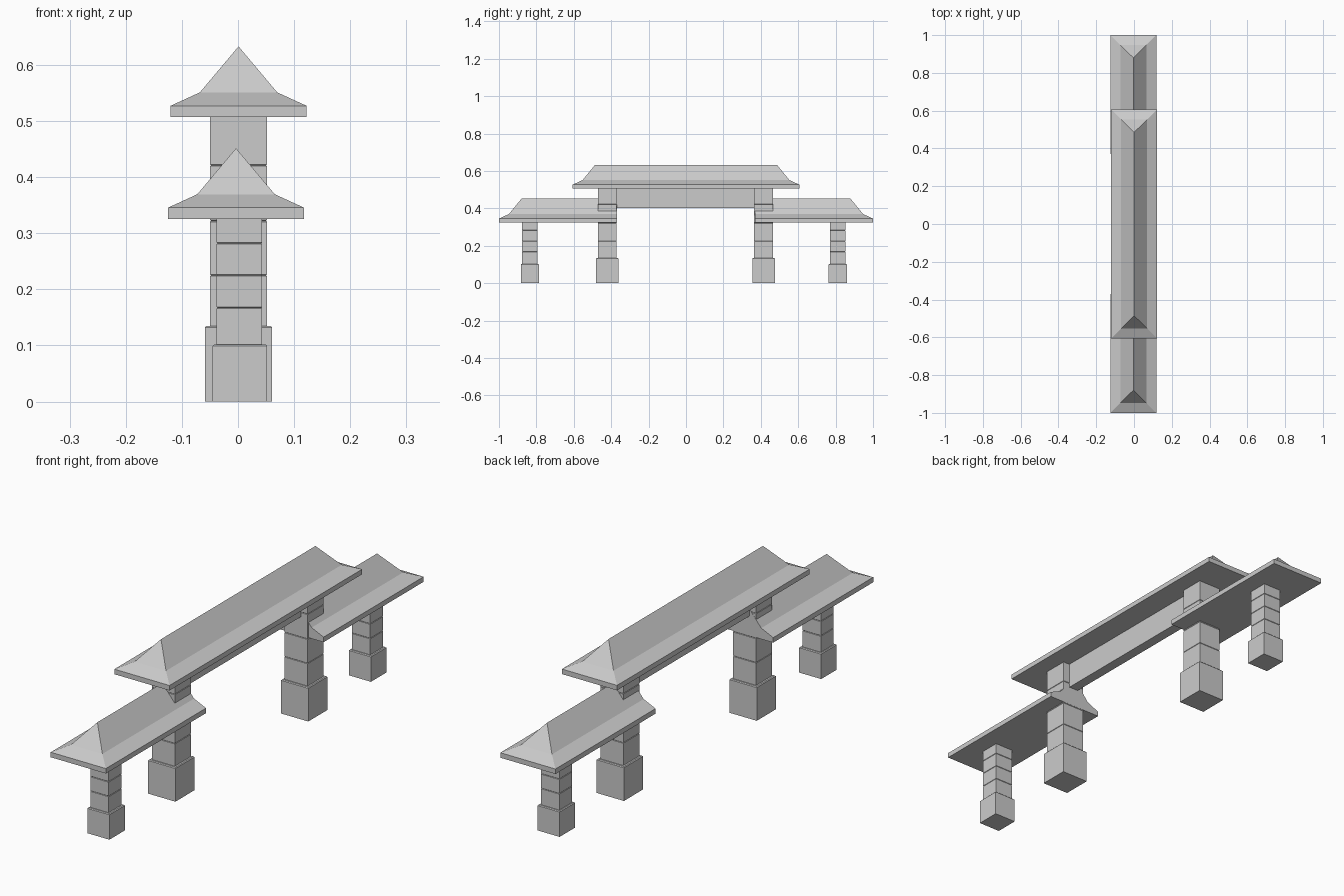
import bpy, bmesh

if "Cube" in bpy.data.objects:
    bpy.data.objects.remove(bpy.data.objects["Cube"])


def loft(name, rings):
    """Stack of rectangles (x0, x1, y0, y1, z) joined into a closed solid."""
    bm = bmesh.new()
    loops = [[bm.verts.new(p) for p in ((x0, y0, z), (x1, y0, z), (x1, y1, z), (x0, y1, z))]
             for x0, x1, y0, y1, z in rings]
    for a, b in zip(loops, loops[1:]):
        for i in range(4):
            j = (i + 1) % 4
            bm.faces.new((a[i], a[j], b[j], b[i]))
    bm.faces.new(loops[0][::-1])
    bm.faces.new(loops[-1])
    # a zero-width top ring collapses into a ridge line
    bmesh.ops.remove_doubles(bm, verts=bm.verts, dist=1e-5)
    bmesh.ops.dissolve_degenerate(bm, edges=bm.edges, dist=1e-5)
    bmesh.ops.recalc_face_normals(bm, faces=bm.faces)
    mesh = bpy.data.meshes.new(name)
    bm.to_mesh(mesh)
    bm.free()
    obj = bpy.data.objects.new(name, mesh)
    bpy.context.collection.objects.link(obj)
    return obj


def column(name, cx, cy, shaft, base_offset, base, base_h, joints, top):
    """Wide plinth below a shaft of stacked blocks with fine joints."""
    def ring(h, z, off=0):
        return (cx - h + off, cx + h + off, cy - h, cy + h, z)
    loft(name + "_plinth", [ring(base, 0, base_offset), ring(base, base_h - 0.003, base_offset),
                            ring(base - 0.003, base_h, base_offset)])
    g = 0.0015
    rings = [ring(shaft, base_h - 0.01)]
    for z in joints:
        rings += [ring(shaft, z - g), ring(shaft - g, z), ring(shaft, z + g)]
    rings.append(ring(shaft, top))
    loft(name + "_shaft", rings)


# eave bottom, eave top, slope break, ridge: (half width, end inset, height)
ROOF = [(0.1215, 0, 0), (0.1215, 0, 0.02), (0.069, 0.053, 0.044), (0, 0.12, 0.126)]

# main hipped roof
loft("main_roof", [(0.001 - h, 0.001 + h, -0.606 + i, 0.606 - i, 0.507 + z) for h, i, z in ROOF])

# lintel beam between the tall columns
loft("lintel_beam", [(-0.02, 0.022, -0.38, 0.38, 0.403), (-0.02, 0.022, -0.38, 0.38, 0.51)])

for side, s, y_tall, y_short in (("front", -1, -0.421, -0.835), ("back", 1, 0.415, 0.811)):
    # lower side roof: hipped outside, plain gable inside
    rings = []
    for h, i, z in ROOF:
        y0, y1 = sorted((s * 0.37, s * (1 - i)))
        rings.append((-0.0035 - h, -0.0035 + h, y0, y1, 0.3255 + z))
    loft(side + "_side_roof", rings)

    column(side + "_tall_column", 0.001, y_tall, 0.0505, 0, 0.06, 0.135,
           (0.225, 0.322, 0.421), 0.51)
    column(side + "_short_column", 0.0025, y_short, 0.0405, 0.001, 0.0485, 0.102,
           (0.167, 0.225, 0.282), 0.33)
